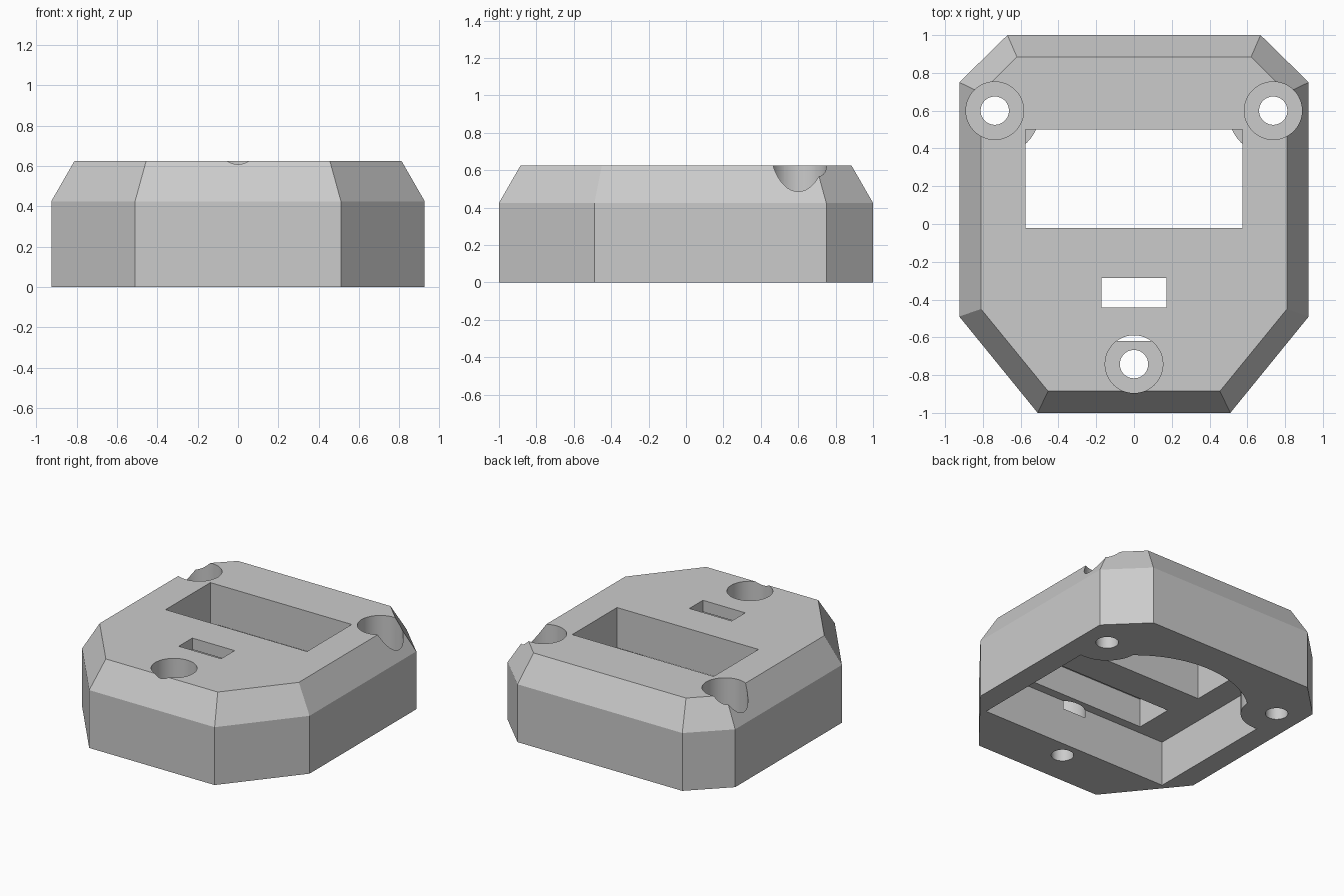
import bpy, bmesh
from math import sin, cos, radians

cube = bpy.data.objects.get("Cube")
if cube:
    bpy.data.objects.remove(cube, do_unlink=True)

grey = bpy.data.materials.new("plain_grey")
grey.use_nodes = True
grey.diffuse_color = (0.6, 0.6, 0.6, 1)
grey.node_tree.nodes["Principled BSDF"].inputs["Base Color"].default_value = (0.6, 0.6, 0.6, 1)


def loft(name, rings):
    """Solid through a stack of outlines, each given as (points, z)."""
    bm = bmesh.new()
    loops = [[bm.verts.new((x, y, z)) for x, y in pts] for pts, z in rings]
    n = len(loops[0])
    bm.faces.new(loops[0][::-1])
    bm.faces.new(loops[-1])
    for a, b in zip(loops, loops[1:]):
        for i in range(n):
            j = (i + 1) % n
            bm.faces.new((a[i], a[j], b[j], b[i]))
    bmesh.ops.recalc_face_normals(bm, faces=bm.faces)
    mesh = bpy.data.meshes.new(name)
    bm.to_mesh(mesh)
    bm.free()
    mesh.materials.append(grey)
    obj = bpy.data.objects.new(name, mesh)
    bpy.context.collection.objects.link(obj)
    return obj


def prism(name, pts, z0, z1):
    return loft(name, [(pts, z0), (pts, z1)])


def box(name, x, y0, y1, z0, z1):
    return prism(name, [(-x, y0), (x, y0), (x, y1), (-x, y1)], z0, z1)


def cylinder(name, centre, r, z0, z1, n=48):
    ring = [radians(360 * i / n) for i in range(n)]
    return prism(name, [(centre[0] + r * cos(a), centre[1] + r * sin(a)) for a in ring], z0, z1)


def cut(target, cutter):
    cutter.hide_render = True
    mod = target.modifiers.new("cut", "BOOLEAN")
    mod.operation = "DIFFERENCE"
    mod.solver = "EXACT"
    mod.object = cutter
    bpy.context.view_layer.objects.active = target
    bpy.ops.object.modifier_apply(modifier=mod.name)
    bpy.data.objects.remove(cutter, do_unlink=True)


def mirrored(half):
    return half + [(-x, y) for x, y in reversed(half)]


# Eight-sided housing with a sloped upper edge
outer = mirrored([(0.51, -1), (0.925, -0.49), (0.925, 0.75), (0.67, 1)])
inner = mirrored([(0.455, -0.885), (0.81, -0.45), (0.81, 0.695), (0.62, 0.885)])
housing = loft("housing", [(outer, 0), (outer, 0.425), (inner, 0.625)])

# Hollow underside with a round back, leaving screw posts in the corners
screws = [(-0.737, 0.6), (0.737, 0.6), (0, -0.742)]
arc = [radians(35 + 110 * i / 40) for i in range(41)]
outline = [(-0.765, -0.62), (0.765, -0.62), (0.765, 0.44)]
outline += [(0.765 * cos(a), 0.765 * sin(a)) for a in arc] + [(-0.765, 0.44)]
cavity = prism("cavity_cutter", outline, -0.1, 0.33)
for centre in screws[:2]:
    cut(cavity, cylinder("post_cutter", centre, 0.24, -0.2, 0.5))
cut(housing, cavity)

# Display window, and small slot with a wider pocket beneath it
cut(housing, box("window_cutter", 0.575, -0.02, 0.5, 0.2, 0.8))
cut(housing, box("pocket_cutter", 0.52, -0.555, -0.27, 0.2, 0.54))
cut(housing, box("slot_cutter", 0.172, -0.442, -0.285, 0.4, 0.8))

# Counterbored screw holes
for centre in screws:
    cut(housing, cylinder("bore_cutter", centre, 0.153, 0.27, 0.8))
    cut(housing, cylinder("hole_cutter", centre, 0.075, -0.1, 0.4))

bpy.ops.object.select_all(action="DESELECT")
housing.select_set(True)
bpy.context.view_layer.objects.active = housing
bpy.ops.object.shade_smooth_by_angle(angle=radians(20))
